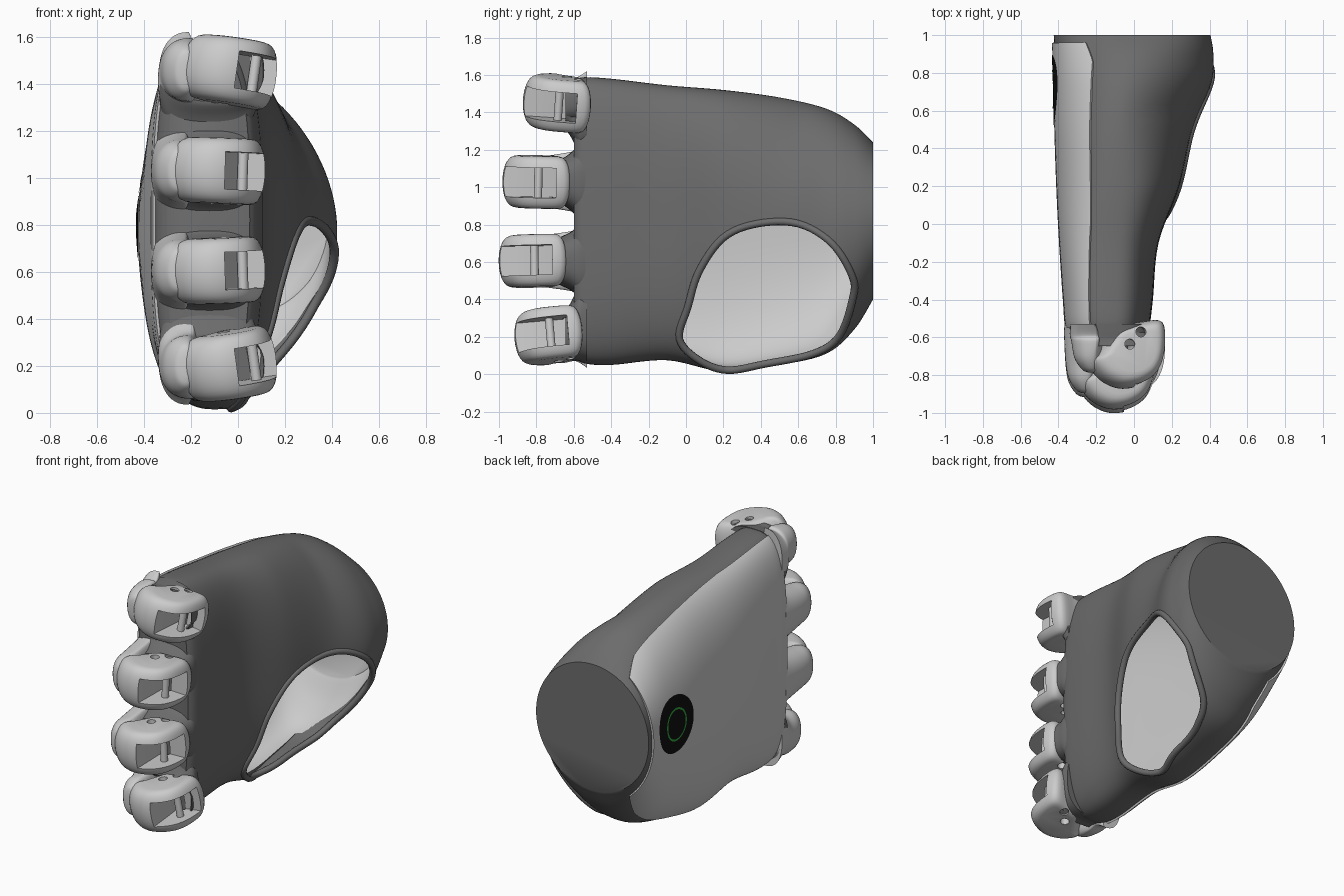
import bpy, bmesh, math
from mathutils import Matrix, Vector

if "Cube" in bpy.data.objects:
    bpy.data.objects.remove(bpy.data.objects["Cube"])


def material(name, color):
    m = bpy.data.materials.new(name)
    m.diffuse_color = (*color, 1)
    m.use_nodes = True
    m.node_tree.nodes["Principled BSDF"].inputs["Base Color"].default_value = m.diffuse_color
    return m


DARK = material("dark_grey", (0.15, 0.15, 0.15))
LIGHT = material("light_grey", (0.55, 0.55, 0.55))
BLACK = material("black", (0.005, 0.005, 0.005))
GREEN = material("green", (0.03, 0.4, 0.05))


def spline(rows, steps, closed=False):
    """Catmull-Rom interpolation of tuples."""
    n, out = len(rows), []
    for i in range(n if closed else n - 1):
        get = (lambda k: rows[k % n]) if closed else (lambda k: rows[min(max(k, 0), n - 1)])
        p = [get(i + k) for k in (-1, 0, 1, 2)]
        for s in range(steps):
            t = s / steps
            out.append(tuple(0.5 * (2 * b + (c - a) * t + (2 * a - 5 * b + 4 * c - d) * t * t
                             + (3 * b - a - 3 * c + d) * t ** 3) for a, b, c, d in zip(*p)))
    return out if closed else out + [tuple(rows[-1])]


def smooth(obj, angle=38):
    bpy.ops.object.select_all(action='DESELECT')
    obj.select_set(True)
    bpy.context.view_layer.objects.active = obj
    bpy.ops.object.shade_smooth_by_angle(angle=math.radians(angle))


def skin(name, rings, mats, closed=True):
    """Skin a list of equal rings; closed rings get end caps."""
    bm = bmesh.new()
    vs = [[bm.verts.new(p) for p in r] for r in rings]
    n = len(rings[0])
    for a, b in zip(vs, vs[1:]):
        for i in range(n if closed else n - 1):
            j = (i + 1) % n
            bm.faces.new((a[i], a[j], b[j], b[i]))
    if closed:
        bm.faces.new(vs[0])
        bm.faces.new(vs[-1])
    bmesh.ops.recalc_face_normals(bm, faces=bm.faces)
    me = bpy.data.meshes.new(name)
    bm.to_mesh(me)
    bm.free()
    obj = bpy.data.objects.new(name, me)
    bpy.context.collection.objects.link(obj)
    for m in mats:
        me.materials.append(m)
    return obj


def apply_mod(obj, kind, **props):
    mod = obj.modifiers.new(kind, kind)
    for k, v in props.items():
        setattr(mod, k, v)
    bpy.context.view_layer.objects.active = obj
    bpy.ops.object.modifier_apply(modifier=mod.name)


def cut(obj, cutter):
    cutter.hide_render = True
    bpy.context.view_layer.update()
    apply_mod(obj, 'BOOLEAN', operation='DIFFERENCE', object=cutter, solver='EXACT')
    bpy.data.objects.remove(cutter)


def section(row, grow=0.0, a0=0, a1=360, n=96, closed=True):
    """Lopsided superellipse in the xz plane."""
    y, xl, xr, zb, zt, xc, e0 = row
    pts = []
    for i in range(n):
        a = math.radians(a0 + (a1 - a0) * i / (n if closed else n - 1))
        c, s = math.cos(a), math.sin(a)
        # The palm side is flatter above the thumb
        e = e0 - 0.45 * max(0, 1 - abs(y - 0.6) / 0.4) if c > 0 and s > 0 else e0
        rx = (xr - xc if c > 0 else xc - xl) + grow
        pts.append((xc + rx * math.copysign(abs(c) ** (2 / e), c), y,
                    (zb + zt) / 2 + ((zt - zb) / 2 + grow) * math.copysign(abs(s) ** (2 / e), s)))
    return pts


def cylinder(name, r, depth, matrix, mat, n=20):
    rings = [[matrix @ Vector((r * math.cos(2 * math.pi * i / n), r * math.sin(2 * math.pi * i / n), z))
              for i in range(n)] for z in (-depth / 2, depth / 2)]
    return skin(name, rings, [mat])


# Palm rows: y, x left, x right, z bottom, z top, x centre, roundness
PALM = spline([
    (-0.60, -0.30, 0.05, 0.10, 1.54, -0.13, 3.0),
    (-0.55, -0.35, 0.08, 0.06, 1.585, -0.13, 3.0),
    (-0.40, -0.365, 0.10, 0.05, 1.58, -0.13, 3.0),
    (-0.10, -0.385, 0.13, 0.075, 1.545, -0.12, 2.8),
    (0.20, -0.40, 0.24, 0.015, 1.52, -0.10, 2.5),
    (0.50, -0.41, 0.31, 0.05, 1.48, -0.08, 2.3),
    (0.75, -0.415, 0.41, 0.11, 1.42, -0.05, 2.1),
    (0.90, -0.42, 0.42, 0.24, 1.335, -0.02, 2.0),
    (1.00, -0.425, 0.405, 0.40, 1.24, -0.01, 2.0)], 6)


def palm_x(y, z, left=False):
    """Surface x of the palm at a given y and z."""
    i = max(k for k in range(len(PALM) - 1) if PALM[k][0] <= y)
    a, b = PALM[i], PALM[i + 1]
    t = (y - a[0]) / (b[0] - a[0])
    _, xl, xr, zb, zt, xc, e = [p + (q - p) * t for p, q in zip(a, b)]
    k = min(abs(z - (zb + zt) / 2) / ((zt - zb) / 2), 1)
    return xc + ((xl if left else xr) - xc) * (1 - k ** e) ** (1 / e)


# Hollow palm shell
palm = skin("palm_shell", [section(r) for r in PALM], [DARK, LIGHT])
apply_mod(palm, 'SOLIDIFY', thickness=0.025, offset=-1, material_offset=1)

# Thumb opening and its rim
hole = spline([(-0.035, 0.19), (0.01, 0.36), (0.07, 0.55), (0.2, 0.73), (0.38, 0.805), (0.6, 0.805),
               (0.78, 0.70), (0.89, 0.52), (0.89, 0.40), (0.82, 0.205), (0.68, 0.11),
               (0.42, 0.055), (0.22, 0.022), (0.07, 0.075)], 6, closed=True)
cut(palm, skin("thumb_cutter", [[(x, y, z) for y, z in hole] for x in (-0.06, 1)], [DARK]))
smooth(palm)

rim_curve = bpy.data.curves.new("thumb_rim", 'CURVE')
rim_curve.dimensions = '3D'
rim_curve.bevel_depth = 0.02
rim_curve.bevel_resolution = 3
path = rim_curve.splines.new('POLY')
path.points.add(len(hole) - 1)
for p, (y, z) in zip(path.points, hole):
    p.co = (palm_x(y, z) - 0.006, y, z, 1)
path.use_cyclic_u = True
rim_curve.materials.append(DARK)
bpy.context.collection.objects.link(bpy.data.objects.new("thumb_rim", rim_curve))

# Light plate over the back of the hand, narrower at the wrist
rings = []
for r in PALM:
    if -0.56 < r[0] < 0.965:
        a = 107 + 13 * max(0, r[0]) + 60 * max(0, r[0] - 0.86)
        rings.append(section(r, 0.006, a, 360 - a, 64, False))
plate = skin("back_plate", rings, [LIGHT], closed=False)
apply_mod(plate, 'SOLIDIFY', thickness=0.012, offset=0)
smooth(plate)


# Round dial with a green ring, following the plate
def dial(name, r0, r1, lift, mat):
    circles = []
    for k in range(7):
        r = r0 + (r1 - r0) * k / 6
        pts = [(0.71 + r * math.cos(math.tau * i / 48), 0.84 + r * math.sin(math.tau * i / 48)) for i in range(49)]
        circles.append([(palm_x(y, z, True) - lift, y, z) for y, z in pts])
    smooth(skin(name, circles, [mat], closed=False))


dial("dial", 0.001, 0.185, 0.015, BLACK)
dial("dial_ring", 0.094, 0.106, 0.018, GREEN)

# Knuckle tip outline seen from above; y measured from its front
TIP = spline([(0.10, 0.35), (0.112, 0.20), (0.07, 0.08), (-0.02, 0.015), (-0.13, 0.0),
              (-0.23, 0.045), (-0.29, 0.13), (-0.25, 0.18), (-0.2, 0.25), (-0.14, 0.33), (-0.02, 0.35)], 5, True)


def finger(label, front, z, dx, tilt, pitch, shift):
    place = (Matrix.Translation((dx, front, z)) @ Matrix.Rotation(math.radians(tilt), 4, 'Y')
             @ Matrix.Rotation(math.radians(pitch), 4, 'X'))
    # Pillow-shaped tip
    rings = []
    for k in range(-9, 10):
        a = k / 9 * math.radians(86)
        s = 0.5 + 0.5 * math.cos(a) ** 0.6
        rings.append([(-0.04 + (x + 0.04) * s, 0.2 + (y - 0.2) * s, 0.14 * math.sin(a)) for x, y in TIP])
    tip = skin(label + "_tip", rings, [LIGHT])
    # Corner slot and pin holes
    box = [(-0.055, -0.1), (0.3, -0.1), (0.3, 0.285), (-0.055, 0.285)]
    cut(tip, skin("slot_cutter", [[(x, y, h) for x, y in box] for h in (-0.08, 0.08)], [LIGHT]))
    for x, y in ((-0.03, 0.29), (-0.09, 0.225)):
        cut(tip, cylinder("hole_cutter", 0.027, 0.5, Matrix.Translation((x, y, 0)), LIGHT))
    pin = cylinder(label + "_pin", 0.022, 0.2, Matrix.Translation((0.02, 0.19, 0)), LIGHT)
    for o in (tip, pin):
        o.matrix_world = place
        smooth(o)
    # Dark sleeve flaring into the palm
    mid = z + shift * 0.5
    rows = spline([(front + 0.295, -0.27 + dx, 0.06 + dx, z - 0.115, z + 0.115, -0.1, 2.8),
                   (min(front + 0.33, -0.645), -0.3 + dx / 2, 0.085 + dx / 2, z - 0.13, z + 0.13, -0.1, 2.8),
                   (-0.61, -0.33, 0.085, mid - 0.16, mid + 0.16, -0.12, 2.8),
                   (-0.57, -0.335, 0.085, z + shift - 0.2, z + shift + 0.2, -0.12, 2.8),
                   (-0.53, -0.335, 0.08, z + shift - 0.205, z + shift + 0.205, -0.12, 2.8)], 5)
    smooth(skin(label + "_sleeve", [section(r, n=48) for r in rows], [DARK]))
    # Light knuckle lobe continuing the back plate
    d = dx * 0.6
    rows = spline([(front + 0.085, -0.275 + d, -0.23 + d, z - 0.05, z + 0.05, -0.25 + d, 2),
                   (front + 0.10, -0.305 + d, -0.21 + d, z - 0.09, z + 0.09, -0.25 + d, 2.1),
                   (front + 0.16, -0.345 + d, -0.2 + d, z - 0.125, z + 0.125, -0.25 + d, 2.2),
                   (front + 0.25, -0.362 + d, -0.2 + d, z - 0.14, z + 0.14, -0.23 + d, 2.3),
                   (-0.59, -0.37 + d, -0.2 + d, mid - 0.165, mid + 0.165, -0.23 + d, 2.4),
                   (-0.53, -0.368 + d, -0.23 + d, mid - 0.2, mid + 0.2, -0.24 + d, 2.4)], 5)
    smooth(skin(label + "_back_lobe", [section(r, n=48) for r in rows], [LIGHT]), 50)


for args in (("index", -0.87, 1.455, 0.05, 8, -4, -0.07), ("middle", -0.98, 1.03, 0.0, 2, -1, 0),
             ("ring", -1.0, 0.605, 0.0, -2, 1, 0), ("little", -0.915, 0.2, 0.05, -8, 5, 0.07)):
    finger(*args)
